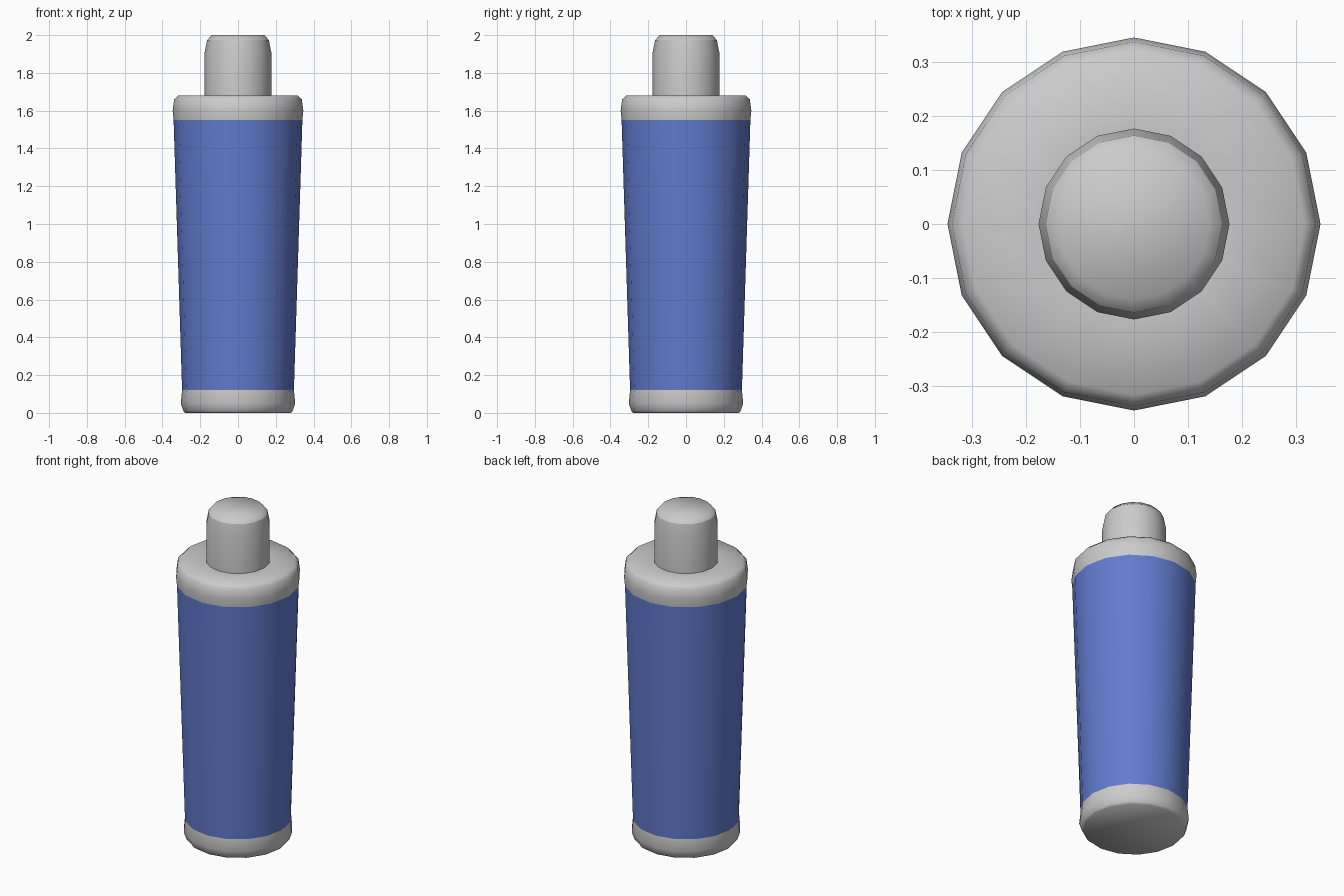
import bpy, bmesh
from math import cos, sin, pi

if "Cube" in bpy.data.objects:
    bpy.data.objects.remove(bpy.data.objects["Cube"])

SIDES = 16


def lathe(name, profile, cap_bottom=False, cap_top=False, color=None):
    """Revolve (radius, z) points, listed bottom to top, about the z axis."""
    bm = bmesh.new()
    rings = [[bm.verts.new((r * cos(2 * pi * i / SIDES), r * sin(2 * pi * i / SIDES), z))
              for i in range(SIDES)] for r, z in profile]
    for low, high in zip(rings, rings[1:]):
        for i in range(SIDES):
            j = (i + 1) % SIDES
            bm.faces.new((low[i], low[j], high[j], high[i]))
    if cap_bottom:
        bm.faces.new(rings[0][::-1])
    if cap_top:
        bm.faces.new(rings[-1])
    for f in bm.faces:
        f.smooth = True
    mesh = bpy.data.meshes.new(name)
    bm.to_mesh(mesh)
    bm.free()
    obj = bpy.data.objects.new(name, mesh)
    bpy.context.collection.objects.link(obj)
    if color:
        mat = bpy.data.materials.new(name + "_paint")
        mat.diffuse_color = color
        mat.use_nodes = True
        mat.node_tree.nodes["Principled BSDF"].inputs["Base Color"].default_value = mat.diffuse_color
        mesh.materials.append(mat)
    return obj


# Rounded grey foot
lathe("base", [(0.28, 0), (0.289, 0.01), (0.303, 0.05), (0.296, 0.12)], cap_bottom=True)
# Tapered blue sleeve
lathe("body", [(0.296, 0.12), (0.341, 1.55)], color=(0.12, 0.2, 0.62, 1))
# Rounded collar with flat top
lathe("shoulder", [(0.341, 1.55), (0.346, 1.60), (0.338, 1.66), (0.317, 1.68), (0.177, 1.68)])
# Neck and its softly domed cap, split for a crisp edge
lathe("neck", [(0.177, 1.68), (0.177, 1.905), (0.164, 1.973)])
lathe("neck_cap", [(0.164, 1.973), (0.14, 2.0)], cap_top=True)
